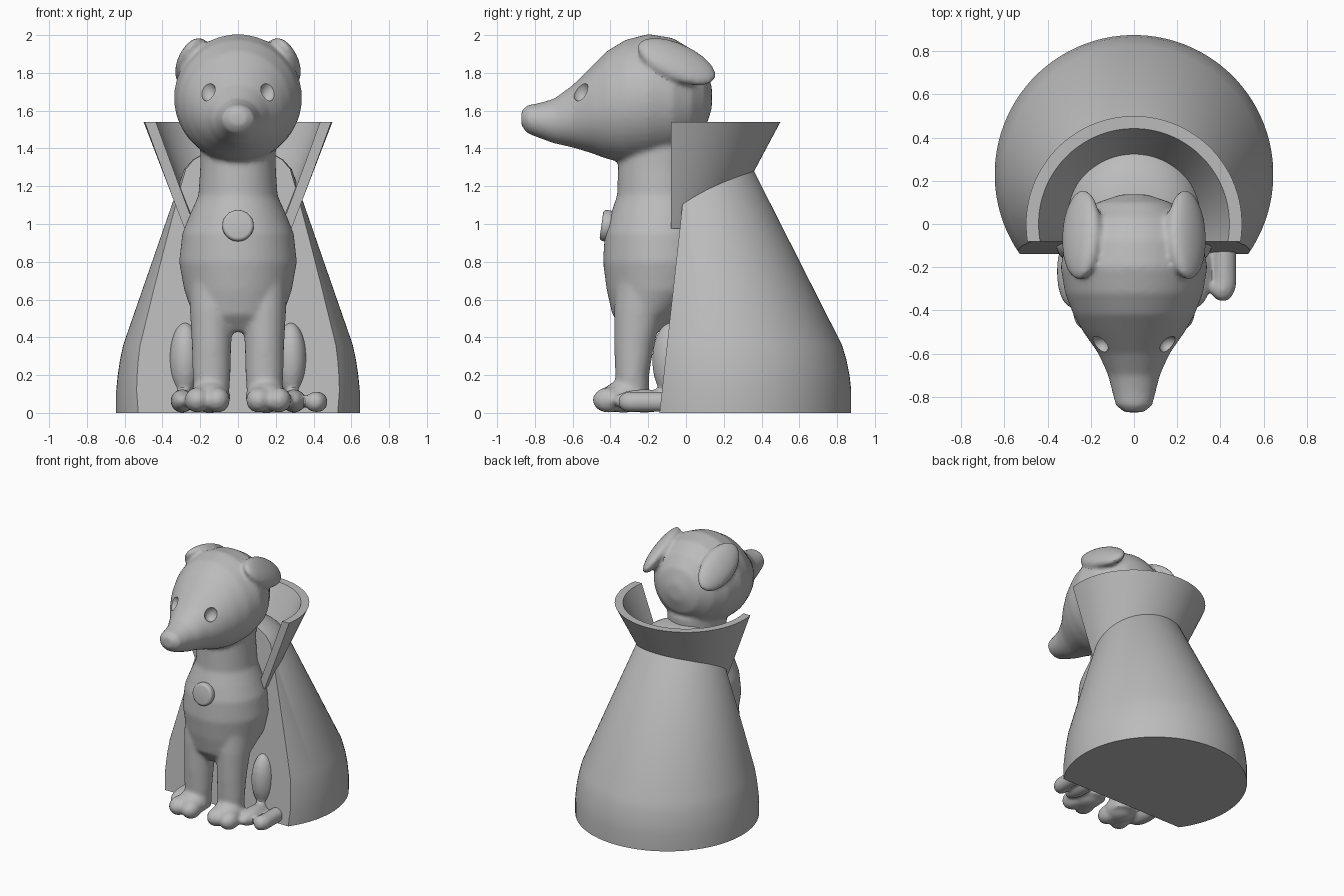
import bpy, bmesh, math
from mathutils import Vector, Matrix

if "Cube" in bpy.data.objects:
    bpy.data.objects.remove(bpy.data.objects["Cube"])

grey = bpy.data.materials.new("plain grey")
grey.use_nodes = True
grey.diffuse_color = (0.5, 0.5, 0.5, 1)
grey.node_tree.nodes["Principled BSDF"].inputs["Base Color"].default_value = (0.5, 0.5, 0.5, 1)


def make_object(name, bm):
    bmesh.ops.recalc_face_normals(bm, faces=bm.faces)
    mesh = bpy.data.meshes.new(name)
    bm.to_mesh(mesh)
    bm.free()
    mesh.materials.append(grey)
    ob = bpy.data.objects.new(name, mesh)
    bpy.context.collection.objects.link(ob)
    return ob


def select_only(ob):
    bpy.ops.object.select_all(action='DESELECT')
    ob.select_set(True)
    bpy.context.view_layer.objects.active = ob


def loft(bm, rings, along='Z', sides=48, x=0, closed=False):
    """Skin ellipses given as (position, centre, x radius, other radius)."""
    loops = []
    for pos, centre, rx, ry in rings:
        loop = []
        for i in range(sides):
            a = math.tau * (i + 0.5) / sides
            u, v = x + rx * math.cos(a), centre + ry * math.sin(a)
            loop.append(bm.verts.new((u, v, pos) if along == 'Z' else (u, pos, v)))
        loops.append(loop)
    pairs = list(zip(loops, loops[1:]))
    if closed:
        pairs.append((loops[-1], loops[0]))
    else:
        bm.faces.new(loops[0])
        bm.faces.new(loops[-1])
    for a, b in pairs:
        for i in range(sides):
            j = (i + 1) % sides
            bm.faces.new((a[i], a[j], b[j], b[i]))


def blob(bm, centre, radii, rot=None):
    m = Matrix.Translation(centre) @ (rot or Matrix()) @ Matrix.Diagonal((*radii, 1))
    bmesh.ops.create_uvsphere(bm, u_segments=32, v_segments=20, radius=1, matrix=m)


def cut_front(bm, point, normal):
    """Remove everything in front of a plane and close the cut."""
    geom = bm.verts[:] + bm.edges[:] + bm.faces[:]
    bmesh.ops.bisect_plane(bm, geom=geom, plane_co=point, plane_no=normal, clear_inner=True)
    bmesh.ops.holes_fill(bm, edges=[e for e in bm.edges if e.is_boundary], sides=0)


# Dog: torso and neck
bm = bmesh.new()
loft(bm, [(1.45, -.13, .2, .22), (1.3, -.14, .2, .22), (1.15, -.14, .21, .225),
          (1.05, -.14, .255, .26), (.95, -.14, .295, .29), (.8, -.14, .312, .3),
          (.65, -.15, .285, .27), (.52, -.21, .24, .18), (.43, -.22, .17, .1)])

# Head and snout
loft(bm, [(.137, 1.67, .06, .06), (.1, 1.67, .17, .17), (.03, 1.67, .255, .255),
          (-.07, 1.67, .315, .315), (-.2, 1.668, .34, .338), (-.32, 1.65, .32, .325),
          (-.42, 1.63, .28, .285), (-.5, 1.605, .235, .23), (-.6, 1.57, .165, .165),
          (-.7, 1.545, .12, .118), (-.78, 1.548, .1, .092), (-.84, 1.555, .085, .075),
          (-.872, 1.56, .045, .04)], along='Y')

for s in (-1, 1):
    # Folded ear
    tilt = Matrix.Rotation(-.42, 4, 'X') @ Matrix.Rotation(s * .85, 4, 'Y')
    blob(bm, (s * .245, -.05, 1.86), (.12, .225, .055), tilt)
    # Front leg
    loft(bm, [(.04, -.28, .09, .085), (.2, -.285, .1, .09), (.35, -.275, .104, .105),
              (.55, -.25, .115, .13), (.7, -.22, .12, .15)], x=s * .14, sides=32)
    # Front paw and toes
    blob(bm, (s * .15, -.33, .085), (.11, .12, .085))
    for toe in (.11, .215):
        blob(bm, (s * toe, -.41, .068), (.068, .085, .068))
    # Haunch and hind paw
    blob(bm, (s * .28, -.08, .28), (.085, .1, .2))
    blob(bm, (s * .295, -.22, .063), (.063, .165, .063))

# Tail lying beside the left hind paw
blob(bm, (.41, -.3, .058), (.056, .06, .056))
loft(bm, [(-.3, .058, .055, .055), (-.05, .058, .055, .055)], along='Y', x=.42, sides=24)
dog = make_object("dog", bm)

# Eye socket cutter
bm = bmesh.new()
for s in (-1, 1):
    blob(bm, (s * .162, -.56, 1.705), (.045, .045, .06), Matrix.Rotation(s * .35, 4, 'Y'))
cutter = make_object("eye_socket_cutter", bm)
cutter.hide_render = True

# Blend the dog into one skin, then carve the eyes
select_only(dog)
remesh = dog.modifiers.new("blend", 'REMESH')
remesh.mode = 'VOXEL'
remesh.voxel_size = 0.014
soften = dog.modifiers.new("soften", 'SMOOTH')
soften.factor = 0.5
soften.iterations = 8
carve = dog.modifiers.new("carve", 'BOOLEAN')
carve.operation = 'DIFFERENCE'
carve.solver = 'EXACT'
carve.object = cutter
for mod in ("blend", "soften", "carve"):
    bpy.ops.object.modifier_apply(modifier=mod)
bpy.data.objects.remove(cutter)

# Cape: leaning solid cone with a domed top and a flat front
bm = bmesh.new()
cape_rings = [(0, .23, .645), (.12, .23, .645), (.2, .229, .637), (.28, .225, .625),
              (.36, .218, .608), (1.29, .07, .285), (1.34, .06, .24), (1.375, .05, .18),
              (1.4, .04, .1)]
loft(bm, [(z, c, r, r) for z, c, r in cape_rings], sides=96)
cut_front(bm, (0, -.14, 0), Vector((0, 1, -.11)))
cape = make_object("cape", bm)

# Collar: flared shell open at the front
bm = bmesh.new()
low, high, wall = .975, 1.54, .058
collar_rings = [(low, -.085, .283), (high, 0, .5), (high, 0, .5 - wall), (low, -.085, .283 - wall)]
loft(bm, [(z, c, r, r) for z, c, r in collar_rings], sides=96, closed=True)
cut_front(bm, (0, -.08, 0), Vector((0, 1, 0)))
collar = make_object("collar", bm)

# Chest badge: plain rounded disc
bm = bmesh.new()
lean = Matrix.Translation((0, -.418, .99)) @ Matrix.Rotation(math.radians(82), 4, 'X')
bmesh.ops.create_cone(bm, cap_ends=True, segments=48, radius1=.083, radius2=.083, depth=.06, matrix=lean)
badge = make_object("chest_badge", bm)
select_only(badge)
bevel = badge.modifiers.new("round", 'BEVEL')
bevel.width = 0.018
bevel.segments = 3
bpy.ops.object.modifier_apply(modifier="round")

for ob in (dog, cape, collar, badge):
    select_only(ob)
    bpy.ops.object.shade_smooth_by_angle(angle=math.radians(35))
